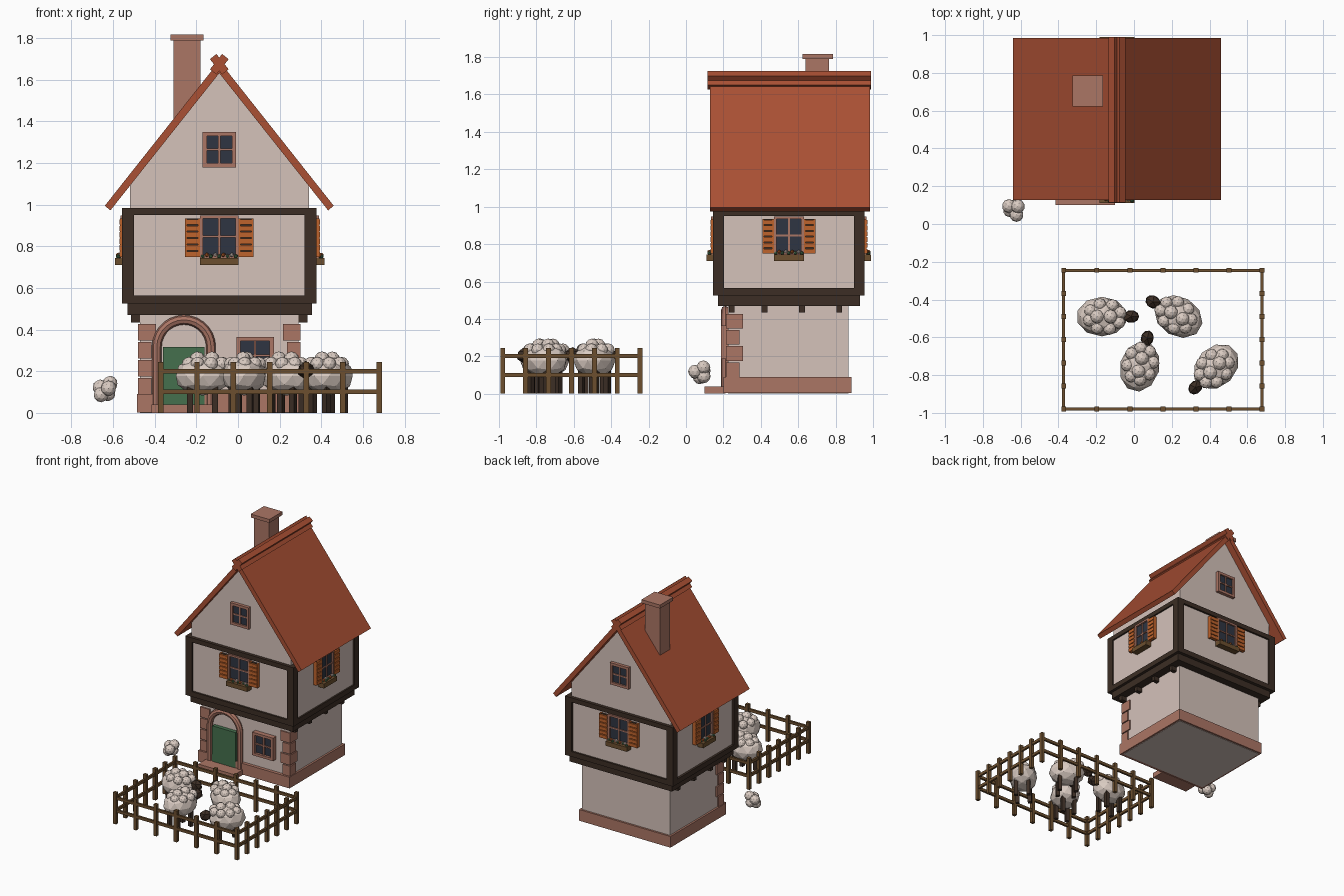
import bpy, bmesh, math
from math import sin, cos, pi
from mathutils import Matrix, Vector

old = bpy.data.objects.get("Cube")
if old:
    bpy.data.objects.remove(old, do_unlink=True)

COLOURS = {
    "plaster": (0.66, 0.54, 0.49), "brick": (0.41, 0.18, 0.13),
    "roof_tile": (0.40, 0.08, 0.034), "timber": (0.045, 0.027, 0.018),
    "door_green": (0.06, 0.16, 0.075), "glass": (0.028, 0.036, 0.054),
    "shutter_orange": (0.52, 0.125, 0.025), "fence_wood": (0.15, 0.078, 0.028),
    "wool": (0.70, 0.60, 0.54),
}
MATS = {}
for key, rgb in COLOURS.items():
    m = bpy.data.materials.new(key)
    m.use_nodes = True
    m.diffuse_color = (*rgb, 1)
    m.node_tree.nodes["Principled BSDF"].inputs["Base Color"].default_value = (*rgb, 1)
    MATS[key] = m

CX, CY = -0.09, 0.55  # middle of the house


class Part:
    """Collects coloured primitives into one named object."""

    def __init__(self, name, place=None):
        self.name, self.bm, self.used = name, bmesh.new(), []
        self.place = place or Matrix()

    def paint(self, faces, colour):
        if colour not in self.used:
            self.used.append(colour)
        for f in faces:
            f.material_index = self.used.index(colour)

    def box(self, x0, x1, y0, y1, z0, z1, colour):
        mid = Vector((x0 + x1, y0 + y1, z0 + z1)) / 2
        mat = Matrix.Translation(mid) @ Matrix.Diagonal((x1 - x0, y1 - y0, z1 - z0, 1))
        v = bmesh.ops.create_cube(self.bm, size=1, matrix=self.place @ mat)["verts"]
        self.paint({f for w in v for f in w.link_faces}, colour)

    def ball(self, centre, radii, colour, detail=2):
        mat = Matrix.Translation(centre) @ Matrix.Diagonal((*radii, 1))
        v = bmesh.ops.create_icosphere(self.bm, subdivisions=detail, radius=1,
                                       matrix=self.place @ mat)["verts"]
        self.paint({f for w in v for f in w.link_faces}, colour)

    def prism(self, profile, y0, y1, colour):
        face = self.bm.faces.new([self.bm.verts.new((x, y0, z)) for x, z in profile])
        out = bmesh.ops.extrude_face_region(self.bm, geom=[face])["geom"]
        moved = [g for g in out if isinstance(g, bmesh.types.BMVert)]
        bmesh.ops.translate(self.bm, verts=moved, vec=(0, y1 - y0, 0))
        self.paint(self.bm.faces, colour)

    def done(self):
        bmesh.ops.recalc_face_normals(self.bm, faces=self.bm.faces)
        mesh = bpy.data.meshes.new(self.name)
        self.bm.to_mesh(mesh)
        self.bm.free()
        for c in self.used:
            mesh.materials.append(MATS[c])
        bpy.context.collection.objects.link(bpy.data.objects.new(self.name, mesh))


def single(name, colour, *size):
    p = Part(name)
    p.box(*size, colour)
    p.done()


# Ground floor
single("lower_wall", "plaster", -0.47, 0.29, 0.225, 0.87, 0, 0.48)
single("plinth", "brick", -0.485, 0.305, 0.2, 0.885, 0.003, 0.09)
single("door_step", "brick", -0.415, -0.1, 0.1, 0.21, 0, 0.04)
single("door", "door_green", -0.36, -0.16, 0.195, 0.23, 0.04, 0.317)

quoins = Part("corner_stones")
for i in range(4):
    w = 0.085 if i % 2 else 0.065
    z = 0.09 + i * 0.086
    quoins.box(-0.48, -0.48 + w, 0.215, 0.22 + w, z, z + 0.078, "brick")
    quoins.box(0.3 - w, 0.3, 0.215, 0.22 + w, z, z + 0.078, "brick")
quoins.done()

# Door arch swept as a round moulding
curve = bpy.data.curves.new("door_arch_path", "CURVE")
curve.dimensions = "3D"
curve.bevel_depth, curve.bevel_resolution, curve.use_fill_caps = 0.023, 2, True
arc = [(-0.13 * cos(pi * i / 14), 0.317 + 0.13 * sin(pi * i / 14)) for i in range(15)]
path = [(-0.13, 0.03)] + arc + [(0.13, 0.03)]
spline = curve.splines.new("POLY")
spline.points.add(len(path) - 1)
for pt, (x, z) in zip(spline.points, path):
    pt.co = (x - 0.26, 0.21, z, 1)
temp = bpy.data.objects.new("door_arch_path", curve)
arch_mesh = bpy.data.meshes.new_from_object(temp)
bpy.data.objects.remove(temp)
arch_mesh.materials.clear()
arch_mesh.materials.append(MATS["brick"])
arch = bpy.data.objects.new("door_arch", arch_mesh)
bpy.context.collection.objects.link(arch)
bpy.context.view_layer.objects.active = arch
arch.select_set(True)
bpy.ops.object.shade_smooth_by_angle()

# Jettied upper floor with timber frame
single("floor_beam", "timber", -0.53, 0.355, 0.17, 0.93, 0.47, 0.525)
joists = Part("joist_ends")
for y in (0.245, 0.42, 0.62, 0.82):
    joists.box(-0.515, 0.335, y - 0.015, y + 0.015, 0.435, 0.475, "timber")
joists.done()
single("upper_wall", "plaster", -0.54, 0.365, 0.16, 0.94, 0.53, 0.975)

frame = Part("timber_frame")
HX, HY, W = 0.467, 0.405, 0.057
for s in (-1, 1):
    for z0, z1 in ((0.525, 0.565), (0.95, 0.985)):
        x, y = sorted((s * HX, s * (HX - W))), sorted((s * HY, s * (HY - W)))
        frame.box(CX + x[0], CX + x[1], CY - HY, CY + HY, z0, z1, "timber")
        frame.box(CX - HX, CX + HX, CY + y[0], CY + y[1], z0, z1, "timber")
    for t in (-1, 1):
        x, y = sorted((s * HX, s * (HX - W))), sorted((t * HY, t * (HY - W)))
        frame.box(CX + x[0], CX + x[1], CY + y[0], CY + y[1], 0.56, 0.955, "timber")
frame.done()

# Gable, roof, ridge and chimney
gable = Part("gable_wall")
gable.prism([(CX - 0.43, 0.96), (CX + 0.43, 0.96), (CX + 0.43, 1.09), (CX, 1.635),
             (CX - 0.43, 1.09)], 0.17, 0.93, "plaster")
gable.done()
half = [(0.55, 0.995), (0.523, 0.973)]
roof = Part("roof")
roof.prism([(CX, 1.69)] + [(CX + x, z) for x, z in half] + [(CX, 1.632)]
           + [(CX - x, z) for x, z in reversed(half)], 0.127, 0.985, "roof_tile")
roof.done()
for side, tilt in (("left", 1), ("right", -1)):
    ridge = Part("ridge_tile_" + side, Matrix.Translation((CX, 0, 1.675))
                 @ Matrix.Rotation(tilt * 0.9, 4, "Y"))
    ridge.box(-0.047, 0.047, 0.115, 0.99, -0.02, 0.02, "roof_tile")
    ridge.done()
single("chimney", "brick", -0.31, -0.18, 0.64, 0.765, 1.3, 1.795)
single("chimney_cap", "brick", -0.325, -0.165, 0.622, 0.785, 1.79, 1.817)


# Windows: local x runs along the wall and local -y points outwards
def window(name, place, w, z0, z1, depth=0.025, bar=0.015):
    p = Part(name, place)
    h, mid = w / 2, (z0 + z1) / 2
    p.box(-h + 0.004, h - 0.004, -depth * 0.5, 0.01, z0 + 0.004, z1 - 0.004, "glass")
    for s in (-1, 1):
        x = s * (h - bar / 2)
        p.box(x - bar / 2, x + bar / 2, -depth, 0.01, z0, z1, "brick")
    for z in (z0, z1 - bar):
        p.box(-h, h, -depth, 0.01, z, z + bar, "brick")
    p.box(-0.005, 0.005, -depth * 0.8, 0, z0, z1, "brick")
    p.box(-h, h, -depth * 0.8, 0, mid - 0.005, mid + 0.005, "brick")
    p.done()


def shutters_and_planter(name, place, w, shutter):
    h = w / 2
    p = Part(name + "_shutters", place)
    for s in (-1, 1):
        a, b = sorted((s * h, s * (h + shutter)))
        p.box(a + 0.003, b - 0.003, -0.017, 0, 0.752, 0.933, "timber")
        for x in (a, b - 0.01):
            p.box(x, x + 0.01, -0.026, 0, 0.75, 0.935, "shutter_orange")
        for i in range(6):
            z = 0.75 + i * 0.031
            p.box(a, b, -0.03, -0.01, z, z + 0.025, "shutter_orange")
    p.done()
    p = Part(name + "_planter", place)
    p.box(-h, h, -0.05, 0, 0.71, 0.745, "fence_wood")
    blooms = ("door_green", "shutter_orange", "door_green", "wool")
    for i in range(9):
        x = (i - 4) * w * 0.108
        z = 0.752 + 0.007 * (i % 2)
        p.ball((x, -0.028 - 0.008 * (i % 3 - 1), z), (0.011,) * 3, blooms[i % 4], 1)
    p.done()


def wall_place(x, y, turn):
    return Matrix.Translation((x, y, 0)) @ Matrix.Rotation(turn, 4, "Z")


for name, x, y, turn, w, sh in (
        ("front", CX, 0.16, 0, 0.185, 0.072), ("back", CX, 0.94, pi, 0.185, 0.072),
        ("left", 0.365, CY, pi / 2, 0.16, 0.062), ("right", -0.54, CY, -pi / 2, 0.16, 0.062)):
    spot = wall_place(x, y, turn)
    window(name + "_window", spot, w, 0.745, 0.948)
    shutters_and_planter(name, spot, w, sh)
window("front_gable_window", wall_place(CX, 0.17, 0), 0.16, 1.18, 1.35, bar=0.02)
window("back_gable_window", wall_place(CX, 0.93, pi), 0.16, 1.18, 1.35, bar=0.02)
window("lower_window", wall_place(0.082, 0.225, 0), 0.18, 0.185, 0.365, 0.038, 0.02)

# Fence
X0, X1, Y0, Y1 = -0.372, 0.678, -0.98, -0.245
fence = Part("fence")
for i in range(7):
    x, y = X0 + (X1 - X0) * i / 6, Y0 + (Y1 - Y0) * i / 6
    posts = [(x, Y0), (x, Y1)] + ([(X0, y), (X1, y)] if 0 < i < 6 else [])
    for px, py in posts:
        fence.box(px - 0.013, px + 0.013, py - 0.013, py + 0.013, 0, 0.245, "fence_wood")
for z in (0.09, 0.19):
    for y in (Y0, Y1):
        fence.box(X0, X1, y - 0.008, y + 0.008, z, z + 0.022, "fence_wood")
    for x in (X0, X1):
        fence.box(x - 0.008, x + 0.008, Y0, Y1, z, z + 0.022, "fence_wood")
fence.done()

# Sheep, each facing its local +x
for n, (x, y, heading) in enumerate(((-0.17, -0.49, 0), (0.235, -0.49, 150),
                                     (0.03, -0.755, 75), (0.435, -0.755, 225))):
    s = Part(f"sheep_{n + 1}", wall_place(x, y, math.radians(heading)))
    s.ball((0, 0, 0.178), (0.135, 0.105, 0.095), "wool")
    for i in range(8):
        a = 2 * pi * i / 8 + 0.3
        s.ball((0.085 * cos(a) + 0.015, 0.066 * sin(a), 0.235), (0.034,) * 3, "wool")
    for px in (-0.025, 0.045):
        s.ball((px, 0, 0.258), (0.037,) * 3, "wool")
    s.ball((0.155, 0, 0.205), (0.047, 0.038, 0.045), "timber", 1)
    for lx in (-0.06, 0.06):
        for ly in (-0.045, 0.045):
            s.box(lx - 0.014, lx + 0.014, ly - 0.014, ly + 0.014, 0, 0.13, "timber")
    s.done()

# Loose tuft of wool beside the house
tuft = Part("wool_tuft", Matrix.Translation((-0.637, 0.073, 0.113)))
for c in ((-0.02, 0, -0.025), (0.022, 0.02, 0.028), (0.015, -0.025, 0.005),
          (-0.025, 0.022, 0.01), (0.012, 0.022, -0.02)):
    tuft.ball(c, (0.037,) * 3, "wool")
tuft.done()
